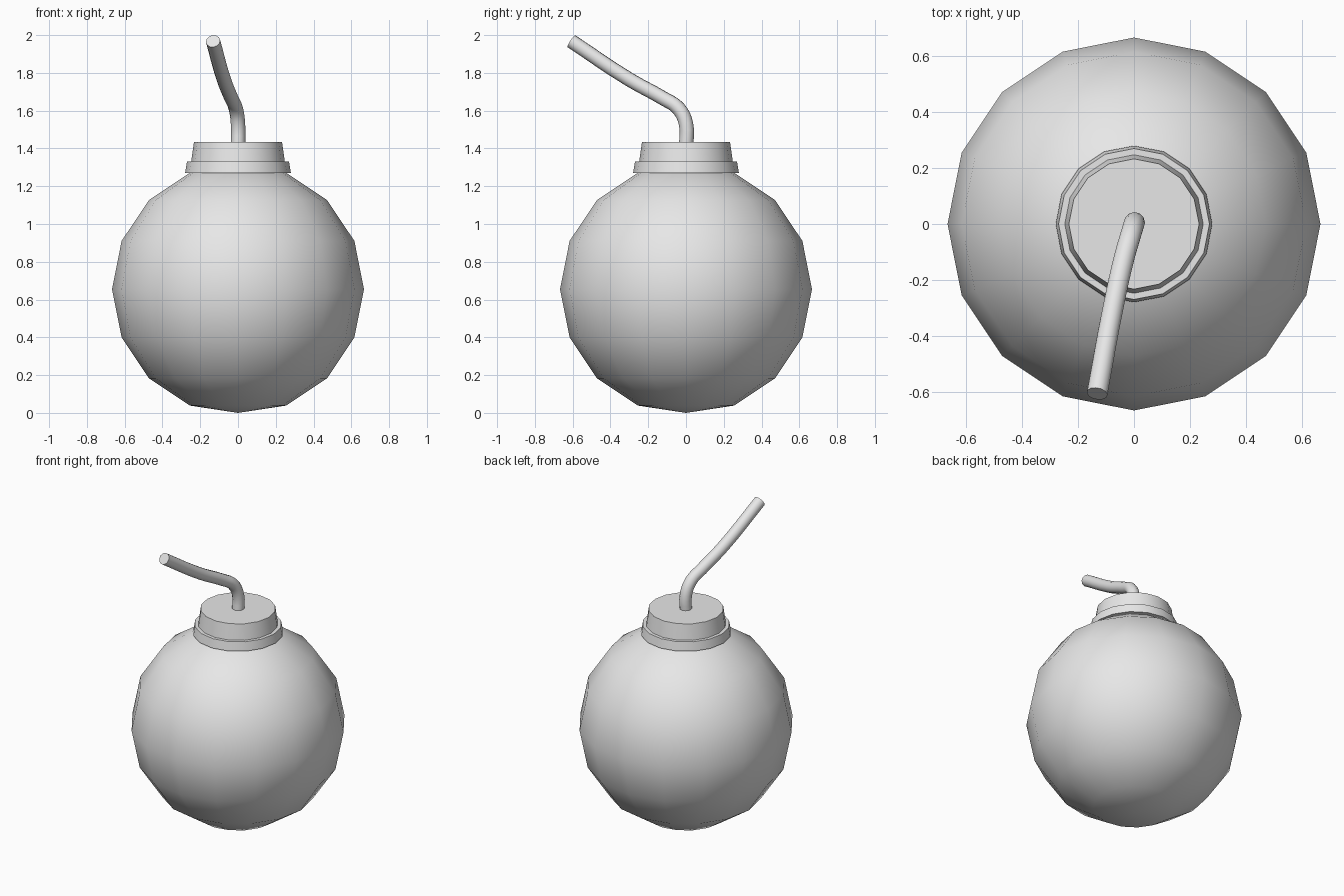
import bpy, bmesh, math

cube = bpy.data.objects.get("Cube")
if cube:
    bpy.data.objects.remove(cube, do_unlink=True)

# one plain grey
grey = bpy.data.materials.new("plain_grey")
grey.use_nodes = True
colour = (0.8, 0.8, 0.8, 1)
grey.diffuse_color = colour
grey.node_tree.nodes["Principled BSDF"].inputs["Base Color"].default_value = colour

SIDES = 16


def finish(obj, name, angle):
    obj.name = name
    obj.data.materials.clear()
    obj.data.materials.append(grey)
    bpy.ops.object.select_all(action='DESELECT')
    obj.select_set(True)
    bpy.context.view_layer.objects.active = obj
    bpy.ops.object.shade_smooth_by_angle(angle=math.radians(angle))


def frustum(name, r_low, r_high, z_low, z_high):
    bpy.ops.mesh.primitive_cone_add(vertices=SIDES, radius1=r_low, radius2=r_high,
                                    depth=z_high - z_low,
                                    location=(0, 0, (z_low + z_high) / 2))
    finish(bpy.context.object, name, 30)


# round body, its lowest point resting on the ground
bpy.ops.mesh.primitive_uv_sphere_add(segments=SIDES, ring_count=8, radius=0.667,
                                     location=(0, 0, 0.655))
body = bpy.context.object
for v in body.data.vertices:
    v.co.z = max(v.co.z, -0.655)
finish(body, "body", 60)

# stepped neck
frustum("collar", 0.28, 0.27, 1.27, 1.33)
frustum("cap", 0.252, 0.233, 1.30, 1.435)

# bent fuse
path = [(0, 0, 1.40), (0, 0, 1.53), (-0.012, -0.04, 1.612), (-0.035, -0.12, 1.665),
        (-0.075, -0.30, 1.765), (-0.132, -0.607, 1.968)]
curve = bpy.data.curves.new("fuse", 'CURVE')
curve.dimensions = '3D'
curve.bevel_depth = 0.038
curve.bevel_resolution = 4
curve.resolution_u = 4
curve.use_fill_caps = True
spline = curve.splines.new('BEZIER')
spline.bezier_points.add(len(path) - 1)
for point, co in zip(spline.bezier_points, path):
    point.co = co
    point.handle_left_type = point.handle_right_type = 'AUTO'
fuse = bpy.data.objects.new("fuse", curve)
bpy.context.collection.objects.link(fuse)
bpy.ops.object.select_all(action='DESELECT')
fuse.select_set(True)
bpy.context.view_layer.objects.active = fuse
bpy.ops.object.convert(target='MESH')
fuse = bpy.context.object

# weld the end caps to the tube
bm = bmesh.new()
bm.from_mesh(fuse.data)
bmesh.ops.remove_doubles(bm, verts=bm.verts, dist=0.0005)
bmesh.ops.recalc_face_normals(bm, faces=bm.faces)
bm.to_mesh(fuse.data)
bm.free()
finish(fuse, "fuse", 50)
